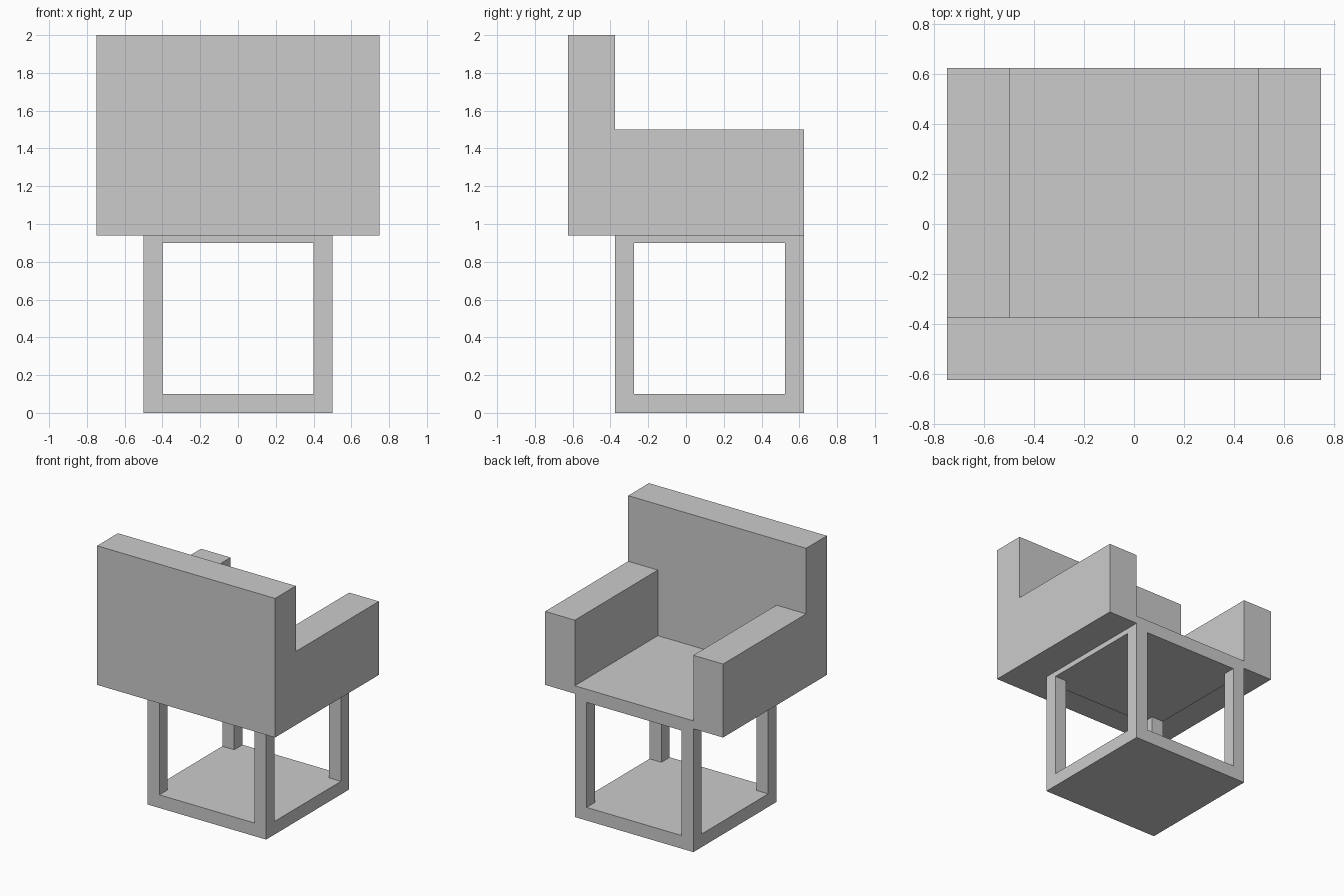
import bpy, bmesh
from mathutils import Vector

if "Cube" in bpy.data.objects:
    bpy.data.objects.remove(bpy.data.objects["Cube"])

ARM_BOTTOM, ARM_TOP, TOP = 0.94, 1.5, 2.0
BACK_Y, SEAM_Y, FRONT_Y = -0.625, -0.375, 0.625


def prism(outline, z0, z1):
    """Extrude a counter-clockwise plan outline from z0 up to z1."""
    bm = bmesh.new()
    face = bm.faces.new([bm.verts.new((x, y, z0)) for x, y in outline])
    ext = bmesh.ops.extrude_face_region(bm, geom=[face], use_keep_orig=True)
    verts = [g for g in ext["geom"] if isinstance(g, bmesh.types.BMVert)]
    bmesh.ops.translate(bm, verts=verts, vec=(0, 0, z1 - z0))
    bmesh.ops.recalc_face_normals(bm, faces=bm.faces)
    return bm


def pull(bm, faces, vec):
    """Extrude faces by an offset."""
    new = bmesh.ops.extrude_discrete_faces(bm, faces=faces)["faces"]
    bmesh.ops.translate(bm, verts=list({v for f in new for v in f.verts}), vec=Vector(vec))


def finish(bm, name):
    bmesh.ops.recalc_face_normals(bm, faces=bm.faces)
    mesh = bpy.data.meshes.new(name)
    bm.to_mesh(mesh)
    bm.free()
    obj = bpy.data.objects.new(name, mesh)
    bpy.context.collection.objects.link(obj)
    return obj


# Backrest with armrests pulled out of it as one solid
bm = prism([(-0.75, BACK_Y), (0.75, BACK_Y), (0.75, SEAM_Y), (0.5, SEAM_Y),
            (-0.5, SEAM_Y), (-0.75, SEAM_Y)], ARM_BOTTOM, ARM_TOP)
pull(bm, [f for f in bm.faces if f.normal.z > 0.9], (0, 0, TOP - ARM_TOP))
bm.normal_update()
arm_roots = [f for f in bm.faces if f.normal.y > 0.9
             and abs(f.calc_center_median().x) > 0.5
             and f.calc_center_median().z < ARM_TOP]
pull(bm, arm_roots, (0, FRONT_Y - SEAM_Y, 0))
bmesh.ops.dissolve_limit(bm, angle_limit=0.01, verts=bm.verts, edges=bm.edges)
finish(bm, "backrest_and_armrests")

# Seat and base: a cube hollowed through all four sides, leaving corner legs
base = finish(prism([(-0.5, SEAM_Y), (0.5, SEAM_Y), (0.5, FRONT_Y), (-0.5, FRONT_Y)],
                    0, 1), "seat_and_leg_frame")

# Cross-shaped cutter for the openings
a, b = 0.4, 0.7
cross = [(-a, -b), (a, -b), (a, -a), (b, -a), (b, a), (a, a),
         (a, b), (-a, b), (-a, a), (-b, a), (-b, -a), (-a, -a)]
cutter = finish(prism(cross, 0.1, 0.9), "opening_cutter")
cutter.location.y = (SEAM_Y + FRONT_Y) / 2
cutter.hide_render = True
cutter.display_type = 'WIRE'

mod = base.modifiers.new("openings", 'BOOLEAN')
mod.operation = 'DIFFERENCE'
mod.solver = 'EXACT'
mod.object = cutter
